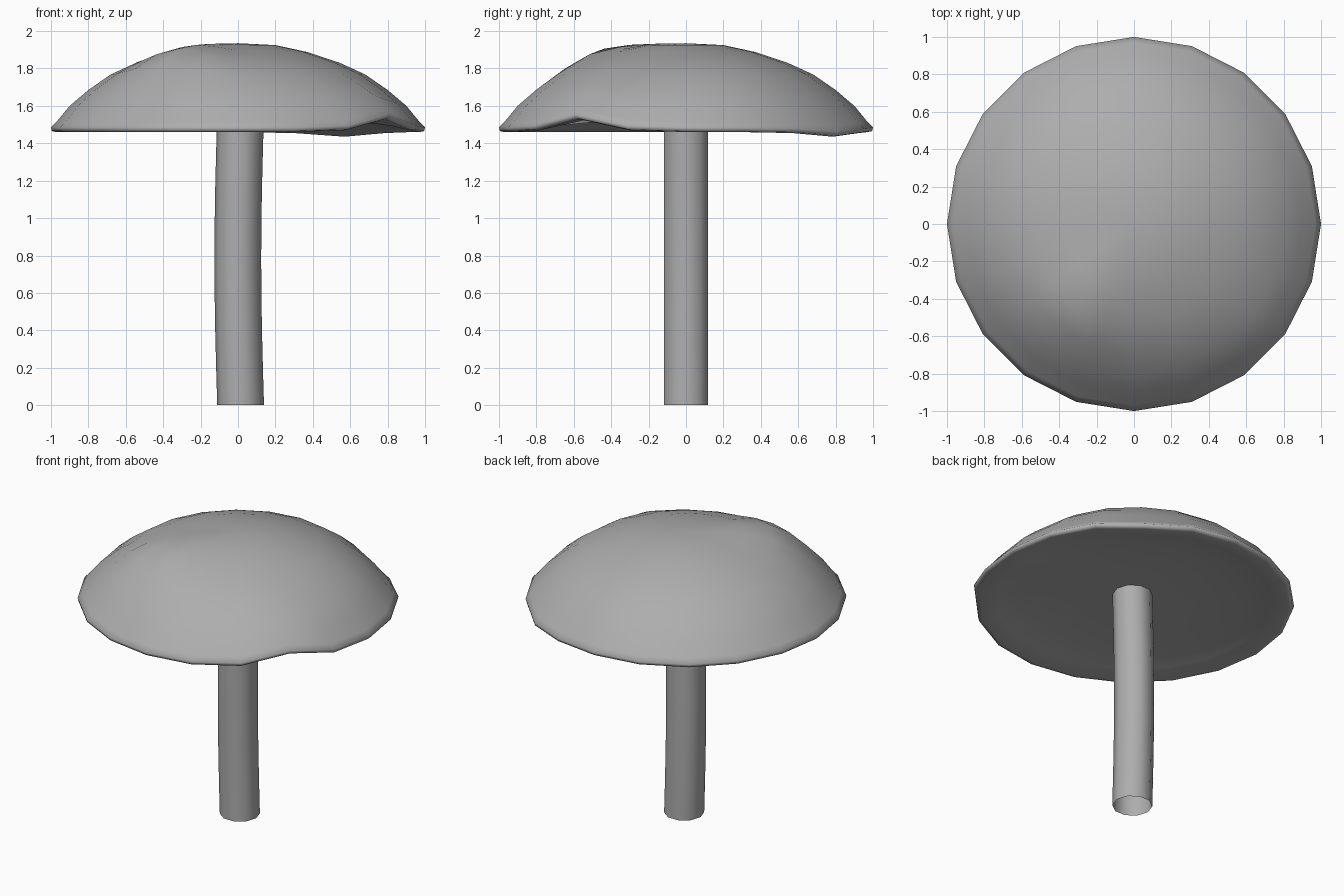
import bpy, bmesh
from math import sin, cos, pi, radians, exp
from mathutils import Vector

cube = bpy.data.objects.get("Cube")
if cube:
    bpy.data.objects.remove(cube, do_unlink=True)

# One plain grey for the whole model
grey = bpy.data.materials.new("plain_grey")
grey.use_nodes = True
colour = (0.42, 0.42, 0.42, 1)
grey.diffuse_color = colour
grey.node_tree.nodes["Principled BSDF"].inputs["Base Color"].default_value = colour


def add_object(name, bm):
    bmesh.ops.recalc_face_normals(bm, faces=bm.faces)
    for f in bm.faces:
        f.smooth = True
    mesh = bpy.data.meshes.new(name)
    bm.to_mesh(mesh)
    bm.free()
    mesh.materials.append(grey)
    obj = bpy.data.objects.new(name, mesh)
    bpy.context.collection.objects.link(obj)
    return obj


def loft(bm, rings, sides):
    """Stack rings of (centre, radius), joining neighbours with quads."""
    loops = []
    for centre, r in rings:
        loops.append([bm.verts.new(Vector(centre) + Vector(
            (r * cos(2 * pi * i / sides), r * sin(2 * pi * i / sides), 0)))
            for i in range(sides)])
    for a, b in zip(loops, loops[1:]):
        for i in range(sides):
            j = (i + 1) % sides
            bm.faces.new((a[i], a[j], b[j], b[i]))
    return loops


def close_with_point(bm, loop, z):
    tip = bm.verts.new((0, 0, z))
    for i, v in enumerate(loop):
        bm.faces.new((v, loop[(i + 1) % len(loop)], tip))


def push(bm, angle, radius, width, height):
    """Soft vertical push around one point of the cap."""
    spot = Vector((radius * cos(radians(angle)), radius * sin(radians(angle))))
    for v in bm.verts:
        v.co.z += height * exp(-((v.co.xy - spot).length / width) ** 2)


# Cap: domed top, thin rounded rim and shallow hollow underside
top = [(0.2, 1.925), (0.37, 1.888), (0.54, 1.832), (0.68, 1.768),
       (0.8, 1.685), (0.9, 1.6), (0.97, 1.515), (1.0, 1.485)]
under = [(0.995, 1.465), (0.97, 1.46), (0.86, 1.485), (0.7, 1.51), (0.4, 1.52)]
bm = bmesh.new()
loops = loft(bm, [((0, 0, z), r) for r, z in top + under], 20)
close_with_point(bm, loops[0], 1.935)
close_with_point(bm, loops[-1], 1.52)
push(bm, -36, 1.0, 0.22, 0.07)     # raised notch in the rim
push(bm, 54, 1.0, 0.25, -0.025)    # drooping rim
# Swelling on the upper surface only
for loop in loops[:6]:
    for v in loop:
        d = (v.co.xy - Vector((-0.33, -0.46))).length
        v.co.z += 0.075 * exp(-(d / 0.24) ** 2)
add_object("cap", bm)

# Stem: gently bowed open tube
bm = bmesh.new()
steps = 8
rings = []
for k in range(steps + 1):
    z = 1.56 * k / steps
    rings.append(((0.014 - 0.015 * sin(pi * k / steps), 0, z), 0.125))
loft(bm, rings, 10)
add_object("stem", bm)
